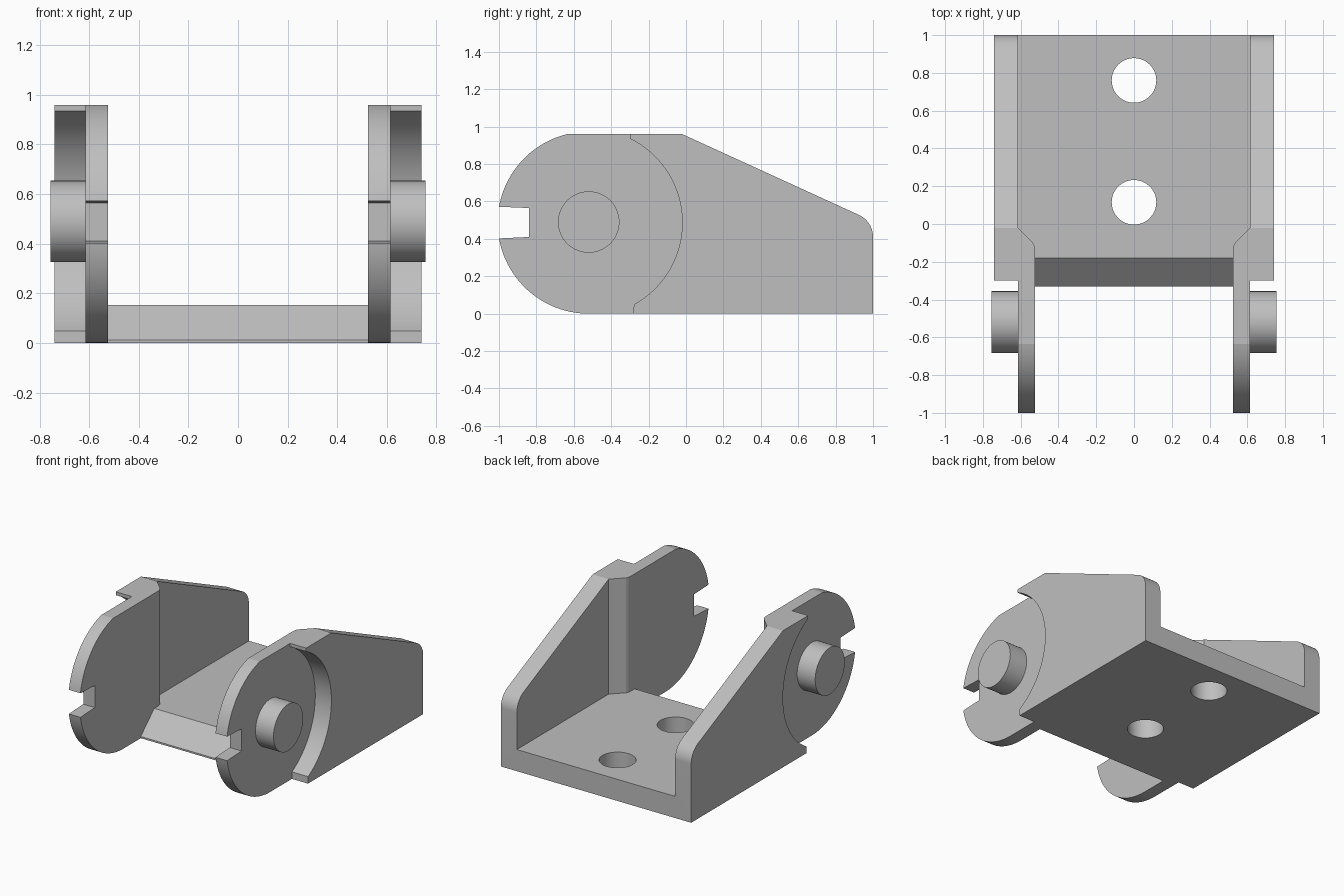
import bpy
import bmesh
from math import radians, cos, sin

cube = bpy.data.objects.get("Cube")
if cube:
    bpy.data.objects.remove(cube, do_unlink=True)

grey = bpy.data.materials.new("plain grey")
grey.use_nodes = True
colour = (0.52, 0.52, 0.52, 1)
grey.diffuse_color = colour
grey.node_tree.nodes["Principled BSDF"].inputs["Base Color"].default_value = colour

AXIS = (-0.52, 0.487)   # pivot centre in y, z
TOP = 0.96
DISC_X = 0.615          # outer face of the round cheeks


def arc(centre, radius, start, end, steps):
    angles = [radians(start + (end - start) * i / steps) for i in range(steps + 1)]
    return [(centre[0] + radius * cos(a), centre[1] + radius * sin(a)) for a in angles]


def loft(name, profile, sections):
    """Sweep a y-z profile through (x, greatest y) sections."""
    bm = bmesh.new()
    rings = [[bm.verts.new((x, min(y, limit), z)) for y, z in profile]
             for x, limit in sections]
    n = len(profile)
    for a, b in zip(rings, rings[1:]):
        for i in range(n):
            j = (i + 1) % n
            bm.faces.new((a[i], a[j], b[j], b[i]))
    bm.faces.new(rings[0])
    bm.faces.new(rings[-1])
    bmesh.ops.recalc_face_normals(bm, faces=bm.faces)
    mesh = bpy.data.meshes.new(name)
    bm.to_mesh(mesh)
    bm.free()
    mesh.materials.append(grey)
    obj = bpy.data.objects.new(name, mesh)
    bpy.context.collection.objects.link(obj)
    return obj


def activate(obj):
    bpy.ops.object.select_all(action='DESELECT')
    obj.select_set(True)
    bpy.context.view_layer.objects.active = obj


def combine(target, other, operation):
    mod = target.modifiers.new(operation.lower(), 'BOOLEAN')
    mod.operation = operation
    mod.solver = 'EXACT'
    mod.object = other
    activate(target)
    bpy.ops.object.modifier_apply(modifier=mod.name)
    bpy.data.objects.remove(other, do_unlink=True)


def finish(obj):
    activate(obj)
    bpy.ops.object.shade_smooth_by_angle(angle=radians(12))


# Base plate with a sloping front edge
base = [(-0.33, 0), (-0.33, 0.012), (-0.18, 0.152), (1, 0.152), (1, 0)]
bracket = loft("bracket", base, [(-DISC_X, 1), (DISC_X, 1)])

# Notched round cheek, chamfered along its inner back edge
cheek = ([(-0.02, 0), (-0.02, TOP)]
         + arc(AXIS, 0.487, 103.8, 170, 24)
         + [(-0.84, 0.565), (-0.84, 0.41)]
         + arc(AXIS, 0.487, 190, 270, 28))

# Outer wall with a round recess, sloping top and rounded back corner
wall = ([(-0.28, 0)]
        + arc(AXIS, 0.5, -61.2, 63.8, 44)
        + [(-0.30, TOP), (-0.02, TOP)]
        + arc((0.87, 0.41), 0.13, 65, 0, 16)
        + [(1, 0)])

for side, word in ((1, "left"), (-1, "right")):
    combine(bracket, loft("cheek", cheek, [
        (side * DISC_X, -0.02), (side * 0.535, -0.10),
        (side * 0.528, -0.115), (side * 0.525, -0.14)]), 'UNION')
    combine(bracket, loft("wall", wall, [(side * DISC_X, 1), (side * 0.74, 1)]), 'UNION')
    # Pivot pin
    pin = loft(word + "_pin", arc((-0.52, 0.49), 0.164, 0, 354, 59),
               [(side * 0.6, 1), (side * 0.755, 1)])
    finish(pin)

# Two mounting holes
for y in (0.115, 0.76):
    bpy.ops.mesh.primitive_cylinder_add(vertices=64, radius=0.118, depth=1,
                                        location=(0, y, 0))
    cutter = bpy.context.object
    cutter.hide_render = True
    cutter.data.materials.append(grey)
    combine(bracket, cutter, 'DIFFERENCE')

finish(bracket)
